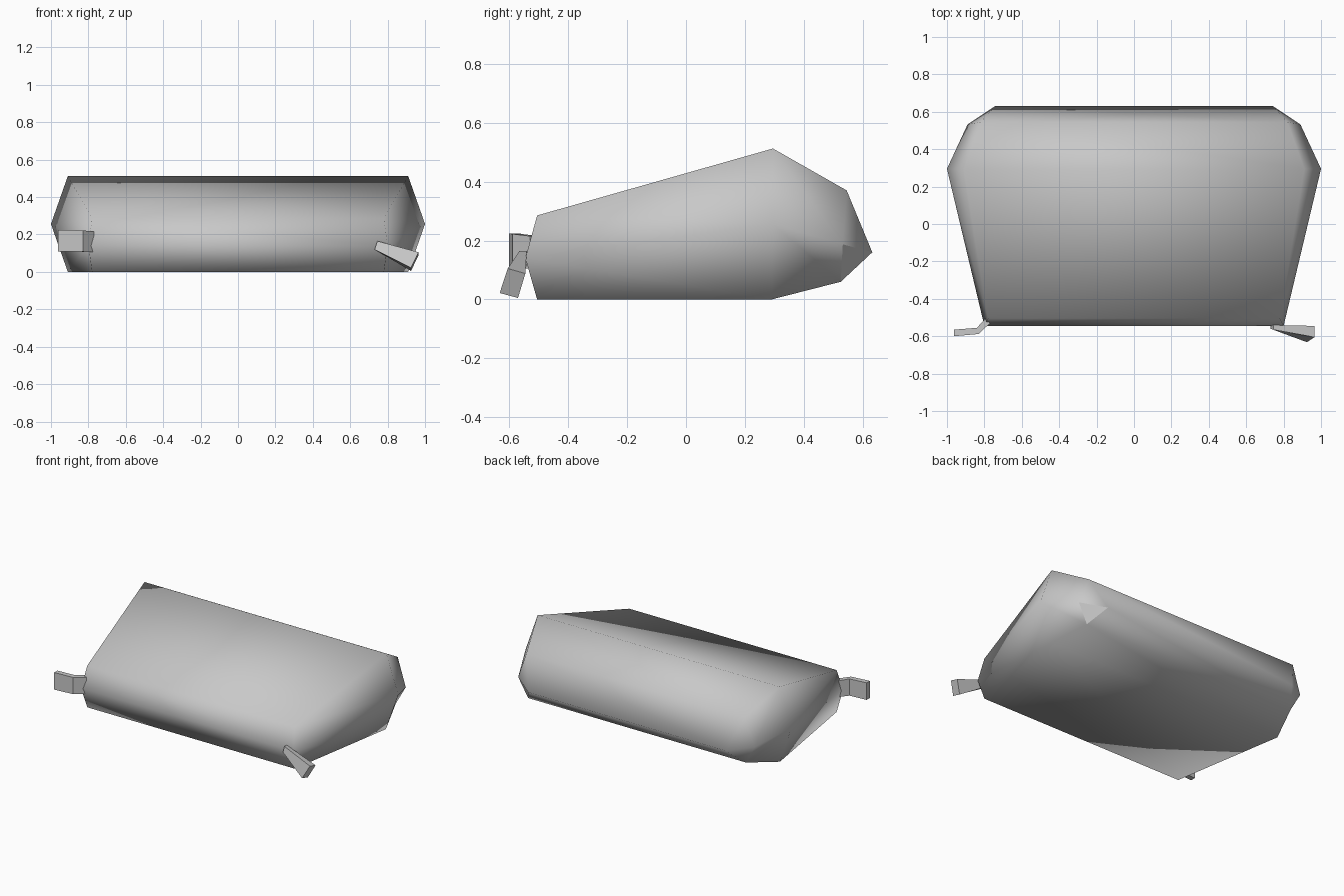
import bpy
import bmesh

cube = bpy.data.objects.get("Cube")
if cube:
    bpy.data.objects.remove(cube, do_unlink=True)

grey = bpy.data.materials.new("plain grey")
grey.use_nodes = True
colour = (0.58, 0.58, 0.58, 1)
grey.diffuse_color = colour
grey.node_tree.nodes["Principled BSDF"].inputs["Base Color"].default_value = colour


def finish(name, bm):
    """Turn a bmesh into a named object with outward normals."""
    bmesh.ops.recalc_face_normals(bm, faces=bm.faces)
    mesh = bpy.data.meshes.new(name)
    bm.to_mesh(mesh)
    bm.free()
    mesh.materials.append(grey)
    ob = bpy.data.objects.new(name, mesh)
    bpy.context.collection.objects.link(ob)
    return ob


# Padded body: corner points of one half, lettered front, middle, back, end
half = {
    "front_top": (0.78, -0.505, 0.285),
    "front_mid": (0.80, -0.545, 0.14),
    "front_low": (0.78, -0.505, 0.0),
    "ridge_top": (0.91, 0.295, 0.512),
    "ridge_mid": (1.0, 0.295, 0.256),
    "ridge_low": (0.91, 0.29, 0.0),
    "back_top": (0.82, 0.545, 0.37),
    "back_mid": (0.89, 0.532, 0.187),
    "back_low": (0.82, 0.525, 0.06),
    "end": (0.74, 0.632, 0.16),
}
bm = bmesh.new()
sides = []
for s in (1, -1):
    sides.append({k: bm.verts.new((s * x, y, z)) for k, (x, y, z) in half.items()})
left, right = sides

# Strips running across from side to side, around the profile
loop = ["front_mid", "front_top", "ridge_top", "back_top", "end",
        "back_low", "ridge_low", "front_low"]
for a, b in zip(loop, loop[1:] + loop[:1]):
    bm.faces.new((left[a], left[b], right[b], right[a]))

# Side walls
for side in sides:
    for a, b in (("front", "ridge"), ("ridge", "back")):
        for u, v in (("top", "mid"), ("mid", "low")):
            bm.faces.new([side[k] for k in (f"{a}_{u}", f"{b}_{u}", f"{b}_{v}", f"{a}_{v}")])
    for u, v in (("top", "mid"), ("mid", "low")):
        bm.faces.new((side["back_" + u], side["end"], side["back_" + v]))
for f in bm.faces:
    f.smooth = True

# One corner facet is crisp
corner = {left["back_mid"], left["back_low"], left["end"]}
for f in bm.faces:
    if set(f.verts) == corner:
        f.smooth = False
        for e in f.edges:
            e.smooth = False
# Ends of the rear panel are crisp
for side in sides:
    bm.edges.get((side["ridge_top"], side["back_top"])).smooth = False
finish("padded_body", bm)


def strip(name, sections):
    """Skin a list of four-point sections into a closed flat-shaded strip."""
    bm = bmesh.new()
    rings = [[bm.verts.new(p) for p in sec] for sec in sections]
    for r, q in zip(rings, rings[1:]):
        for i in range(4):
            j = (i + 1) % 4
            bm.faces.new((r[i], r[j], q[j], q[i]))
    bm.faces.new(rings[0])
    bm.faces.new(rings[-1])
    return finish(name, bm)


# Bent tab on the right corner
bends = [(-0.79, -0.50, -0.77, -0.53, 0.105, 0.215),
         (-0.84, -0.555, -0.83, -0.588, 0.108, 0.222),
         (-0.963, -0.565, -0.963, -0.60, 0.108, 0.224)]
strip("right_tab", [[(xa, ya, lo), (xb, yb, lo), (xb, yb, hi), (xa, ya, hi)]
                    for xa, ya, xb, yb, lo, hi in bends])

# Flaring tab on the left corner
strip("left_tab", [
    [(0.73, -0.54, 0.12), (0.73, -0.56, 0.12), (0.745, -0.565, 0.165), (0.745, -0.54, 0.165)],
    [(0.925, -0.57, 0.005), (0.925, -0.632, 0.022), (0.965, -0.605, 0.105), (0.965, -0.545, 0.088)],
])
